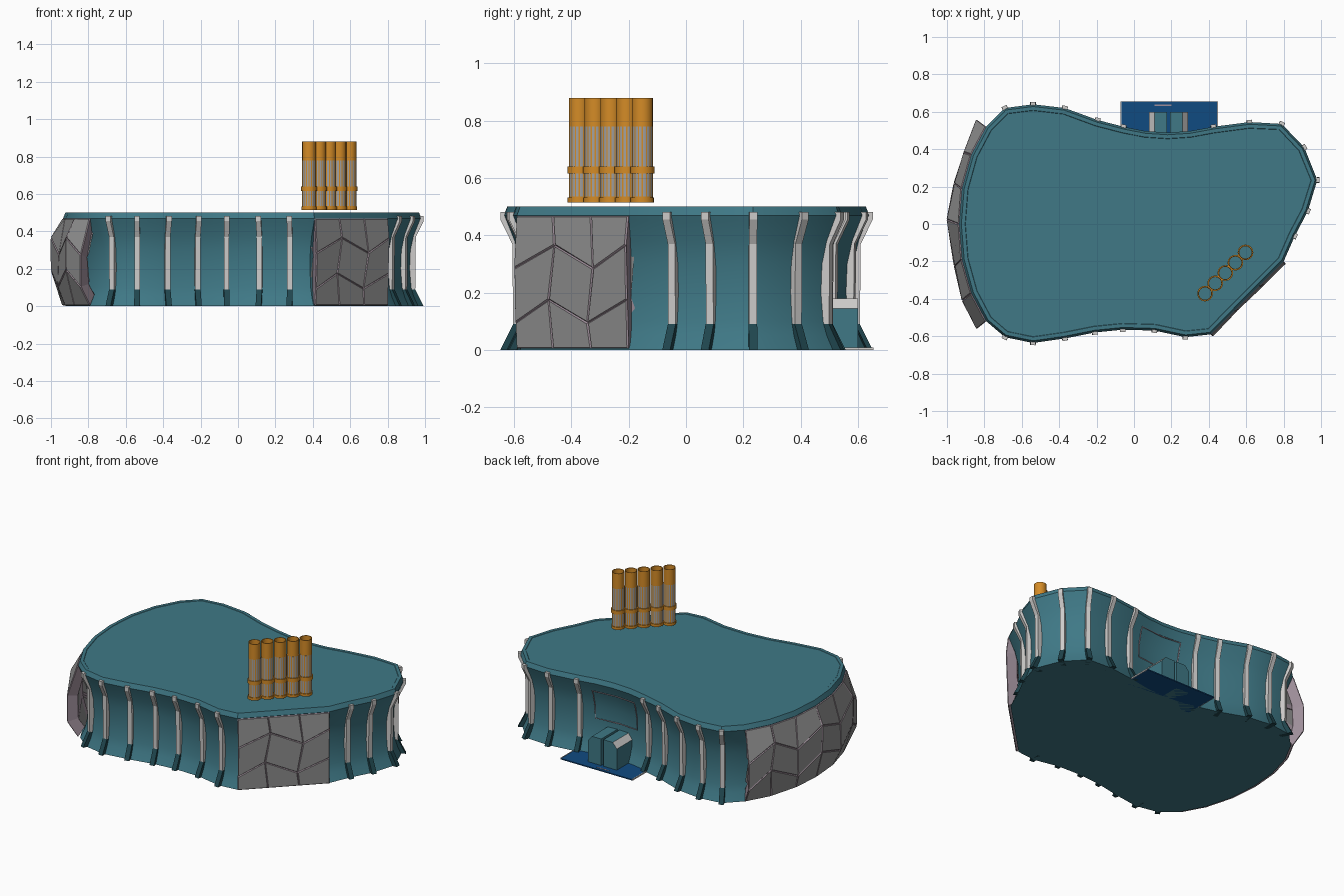
import bpy, bmesh, math, random
from mathutils import Vector

if "Cube" in bpy.data.objects:
    bpy.data.objects.remove(bpy.data.objects["Cube"])

random.seed(4)


def mat(name, r, g, b):
    m = bpy.data.materials.new(name)
    m.diffuse_color = (r, g, b, 1)
    m.use_nodes = True
    m.node_tree.nodes["Principled BSDF"].inputs["Base Color"].default_value = m.diffuse_color
    return m


TEAL = mat("teal", 0.05, 0.19, 0.24)
DARK = mat("dark teal", 0.014, 0.06, 0.075)
LIGHT = mat("light grey", 0.62, 0.61, 0.60)
GREY = mat("stone grey", 0.29, 0.29, 0.29)
MAUVE = mat("mauve", 0.34, 0.27, 0.32)
ORANGE = mat("orange", 0.66, 0.26, 0.02)
STEEL = mat("steel grey", 0.36, 0.36, 0.36)
BLUE = mat("blue", 0.005, 0.07, 0.22)


def make(name, verts, faces, *mats, smooth=False):
    me = bpy.data.meshes.new(name)
    me.from_pydata([tuple(v) for v in verts], [], faces)
    bm = bmesh.new()
    bm.from_mesh(me)
    bmesh.ops.recalc_face_normals(bm, faces=bm.faces)
    bm.to_mesh(me)
    bm.free()
    ob = bpy.data.objects.new(name, me)
    bpy.context.collection.objects.link(ob)
    for m in mats:
        me.materials.append(m)
    if smooth:
        bpy.ops.object.select_all(action='DESELECT')
        ob.select_set(True)
        bpy.context.view_layer.objects.active = ob
        bpy.ops.object.shade_smooth_by_angle(angle=math.radians(32))
    return ob


def prism(name, pts, place, a, b, *mats):
    """Extrude a 2D profile from depth a to b; place(p, q, depth) gives the 3D point."""
    n = len(pts)
    verts = [place(p, q, d) for d in (a, b) for p, q in pts]
    faces = [range(n), range(n, 2 * n)]
    faces += [(i, (i + 1) % n, n + (i + 1) % n, n + i) for i in range(n)]
    return make(name, verts, [tuple(f) for f in faces], *mats)


def box(name, x0, x1, y0, y1, z0, z1, m):
    return prism(name, [(x0, y0), (x1, y0), (x1, y1), (x0, y1)],
                 lambda p, q, d: (p, q, d), z0, z1, m)


# Plan outline, counter-clockwise, split into runs
right_run = [(.86, -.064), (.93, .07), (.98, .235), (.91, .41), (.79, .535), (.617, .545), (.425, .52)]
back_gap = [(.3, .497), (.18, .489), (.06, .497)]
back_run = [(-.056, .52), (-.195, .556), (-.37, .62), (-.54, .64), (-.69, .62)]
left_run = [(-.79, .52), (-.87, .37), (-.92, .19), (-.935, 0), (-.92, -.19), (-.87, -.37), (-.79, -.52)]
front_run = [(-.69, -.605), (-.54, -.636), (-.37, -.612), (-.21, -.58), (-.06, -.565), (.11, -.57), (.275, -.605)]
panel_run = [(.41, -.59), (.80, -.20)]
outline = [Vector(p) for p in panel_run + right_run + back_gap + back_run + left_run + front_run]
N = len(outline)


def normal(i):
    a = (outline[i] - outline[i - 1]).normalized()
    b = (outline[(i + 1) % N] - outline[i]).normalized()
    t = (a + b).normalized()
    return Vector((t.y, -t.x))


normals = [normal(i) for i in range(N)]

# Platform body: concave wall, rim and flat top
levels = [(0, -.012), (.05, -.035), (.1, -.05), (.2, -.058), (.3, -.054), (.38, -.036), (.45, -.008),
          (.47, 0), (.5, -.012), (.5, -.032), (.498, -.034)]
verts, faces = [], []
for z, off in levels:
    for p, n in zip(outline, normals):
        q = p + n * off
        verts.append((q.x, q.y, z))
for k in range(len(levels) - 1):
    for i in range(N):
        j = (i + 1) % N
        faces.append((k * N + i, k * N + j, (k + 1) * N + j, (k + 1) * N + i))
faces += [tuple(range(N)), tuple(range((len(levels) - 1) * N, len(levels) * N))]
make("platform_body", verts, faces, TEAL, smooth=True)

# Wall ribs with dark feet, one at each ribbed outline point
rib_profile = [(.012, .482), (.012, .455), (-.03, .37), (-.033, .09), (-.07, .09), (-.07, .37), (-.03, .482)]
foot_profile = [(.012, 0), (-.033, .09), (-.07, .09), (-.07, 0)]
for k, p in enumerate(right_run + back_run + front_run):
    i = outline.index(Vector(p))
    o, n = outline[i], normals[i]
    t = Vector((-n.y, n.x))

    def place(a, z, d, o=o, n=n, t=t):
        q = o + n * a + t * d
        return (q.x, q.y, z)
    prism(f"rib_{k + 1}", rib_profile, place, -.014, .014, LIGHT)
    prism(f"rib_foot_{k + 1}", foot_profile, place, -.015, .015, DARK)


# Stone cladding: zigzag grid of slightly tilted slabs with grooves
def stone(name, pts, norms, zs, bulge, jitter, zig):
    cols, rows = len(pts), len(zs)
    verts, faces = [], []
    for r, z in enumerate(zs):
        inner = 0 < r < rows - 1
        for c, (p, n) in enumerate(zip(pts, norms)):
            mid = 0 < c < cols - 1
            off = bulge[r] + (random.uniform(-jitter, 0) if inner and mid and c != cols // 2 else 0)
            t = Vector((-n.y, n.x)) * (random.uniform(-.03, .03) if inner and mid else 0)
            q = p + n * off + t
            zz = z + (zig * (1 if c % 2 else -1) if inner else 0)
            verts.append((q.x, q.y, zz))
    for r in range(rows - 1):
        for c in range(cols - 1):
            a = r * cols + c
            faces.append((a, a + 1, a + cols + 1, a + cols))
    ob = make(name, verts, faces, GREY, MAUVE)
    bm = bmesh.new()
    bm.from_mesh(ob.data)
    mid = sum(norms, Vector((0, 0)))
    if sum(f.normal.x * mid.x + f.normal.y * mid.y for f in bm.faces) < 0:
        bmesh.ops.reverse_faces(bm, faces=bm.faces)
    rim = bmesh.ops.inset_individual(bm, faces=bm.faces[:], thickness=.006, depth=.005)
    for f in rim["faces"]:
        f.material_index = 1
    bm.to_mesh(ob.data)
    bm.free()
    s = ob.modifiers.new("thickness", 'SOLIDIFY')
    s.thickness, s.offset = .07, -1


i0 = outline.index(Vector(left_run[0]))
stone("left_rock_face", outline[i0:i0 + 7], normals[i0:i0 + 7], [0.005, .15, .32, .468],
      [.0, .062, .062, .0], .03, .045)
a, b = outline[0], outline[1]
pn = Vector((b.y - a.y, a.x - b.x)).normalized()
stone("front_stone_panel", [a.lerp(b, f) for f in (0, .33, .67, 1)], [pn] * 4,
      [0.004, .135, .325, .468], [0, .006, .012, 0], .014, .04)


# Row of five open tubes above the top
def ring(name, x, y, r, ri, z0, z1, m, turn=0, seg=16):
    prof = [(r, z0), (r, z1), (ri, z1), (ri, z0)]
    verts, faces = [], []
    for s in range(seg):
        t = (s + turn) * math.tau / seg
        verts += [(x + q * math.cos(t), y + q * math.sin(t), z) for q, z in prof]
        e = (s + 1) % seg
        faces += [(s * 4 + k, e * 4 + k, e * 4 + (k + 1) % 4, s * 4 + (k + 1) % 4) for k in range(4)]
    make(name, verts, faces, m, smooth=True)


for k in range(5):
    x, y = .38 + .054 * k, -.372 + .055 * k
    ring(f"tube_{k + 1}", x, y, .037, .033, .515, .88, ORANGE)
    ring(f"tube_sleeve_{k + 1}", x, y, .0372, .0345, .535, .78, STEEL, turn=.5)
    ring(f"tube_lower_band_{k + 1}", x, y, .041, .035, .515, .532, ORANGE)
    ring(f"tube_upper_band_{k + 1}", x, y, .042, .035, .615, .64, ORANGE)

# Rear landing pad with light edges
box("rear_pad", -.068, .444, .42, .655, 0, .007, BLUE)
for k, x in enumerate((-.073, .444)):
    box(f"pad_edge_{k + 1}", x, x + .005, .5, .655, 0, .009, LIGHT)
box("pad_mark", .11, .2, .632, .638, .006, .009, MAUVE)

# Two rear lockers with light chamfers on the outer top corners
for k, s in enumerate((-1, 1)):
    prof = [(.008, 0), (.105, 0), (.105, .145), (.075, .18), (.008, .18)]
    ob = prism(f"rear_locker_{k + 1}", prof, lambda p, z, d, s=s: (.184 + s * p, d, z), .42, .6, TEAL, LIGHT)
    for f in ob.data.polygons:
        if f.normal.z > .3 and abs(f.normal.x) > .3:
            f.material_index = 1


# Rear doorway outline, lying on the curved wall
def wall_y(x, z):
    rim = .489 + .008 * min(1, abs(x - .18) / .12) + max(0, abs(x - .18) - .12) * .18
    for (z0, o0), (z1, o1) in zip(levels, levels[1:7]):
        if z0 <= z <= z1:
            return rim + o0 + (o1 - o0) * (z - z0) / (z1 - z0)


cu = bpy.data.curves.new("rear_door_outline", 'CURVE')
cu.dimensions = '3D'
cu.bevel_depth, cu.bevel_resolution = .004, 0
path = [(.04, .22), (.18, .22), (.34, .22), (.34, .3), (.34, .38), (.34, .41),
        (.18, .41), (.04, .41), (.04, .38), (.04, .3)]
sp = cu.splines.new('POLY')
sp.points.add(len(path) - 1)
for pt, (x, z) in zip(sp.points, path):
    pt.co = (x, wall_y(x, z) + .002, z, 1)
sp.use_cyclic_u = True
cu.materials.append(MAUVE)
bpy.context.collection.objects.link(bpy.data.objects.new("rear_door_outline", cu))
